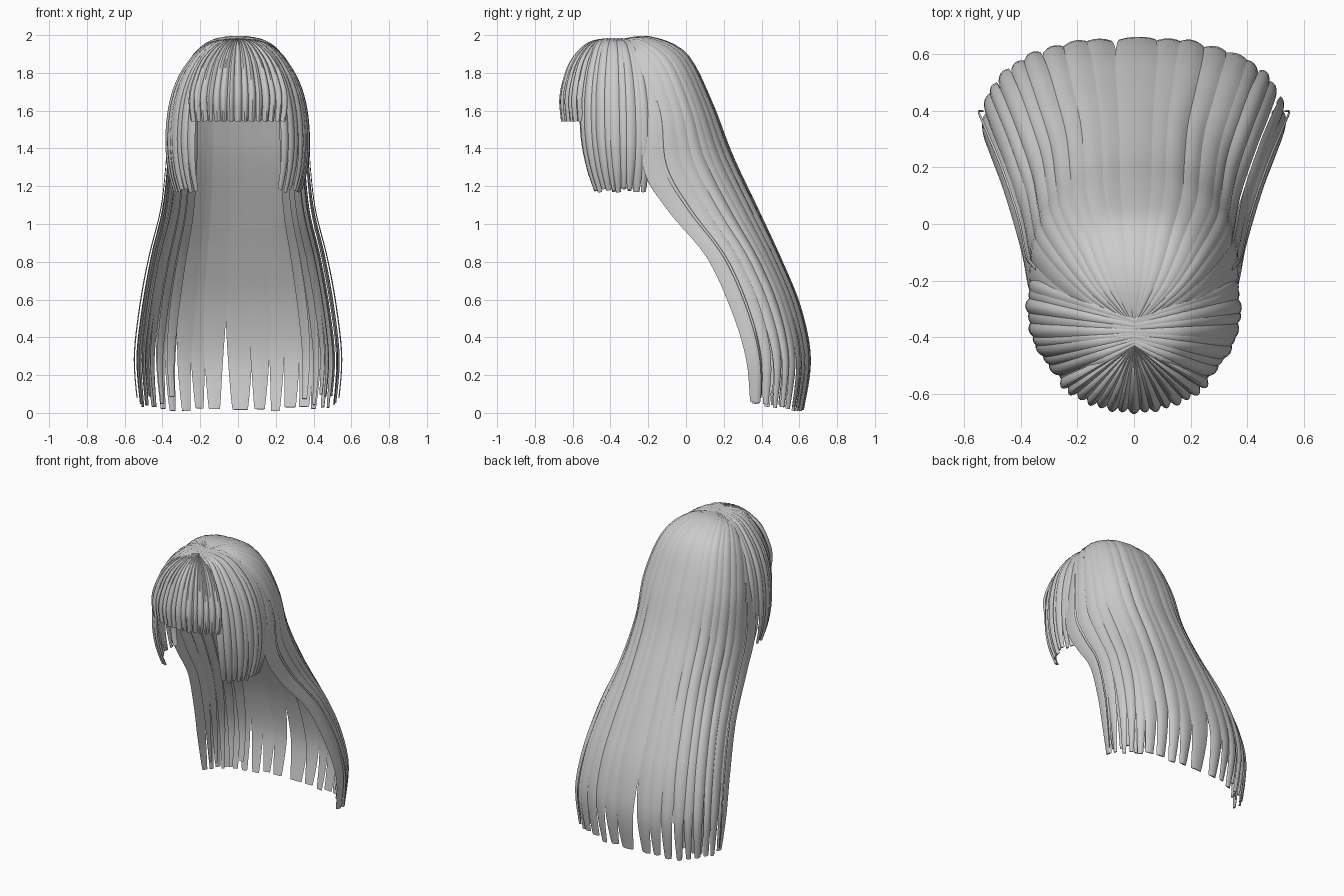
import bpy, bmesh, math, random
from mathutils import Vector

random.seed(4)
old = bpy.data.objects.get("Cube")
if old:
    bpy.data.objects.remove(old, do_unlink=True)

mat = bpy.data.materials.new("hair grey")
mat.use_nodes = True
GREY = (0.6, 0.6, 0.6, 1)
mat.diffuse_color = GREY
mat.node_tree.nodes["Principled BSDF"].inputs["Base Color"].default_value = GREY


def spline(rows, s):
    """Smooth interpolation through rows of values, s from 0 to 1."""
    f = min(max(s, 0), 1) * (len(rows) - 1)
    i = min(int(f), len(rows) - 2)
    t = f - i
    p0, p1, p2, p3 = (rows[min(max(i + k, 0), len(rows) - 1)] for k in (-1, 0, 1, 2))
    return [0.5 * (2 * b + (c - a) * t + (2 * a - 5 * b + 4 * c - d) * t * t
                   + (3 * b - a - 3 * c + d) * t ** 3)
            for a, b, c, d in zip(p0, p1, p2, p3)]


# Long hair: half width, side y, side z, back y, back z, from crown to tips
BACK = [(0.0, -0.37, 1.975, -0.36, 1.975),
        (0.17, -0.31, 1.93, -0.19, 1.99),
        (0.285, -0.26, 1.79, 0.0, 1.90),
        (0.355, -0.20, 1.55, 0.13, 1.65),
        (0.37, -0.19, 1.29, 0.24, 1.36),
        (0.395, -0.06, 1.07, 0.375, 1.07),
        (0.455, 0.14, 0.82, 0.50, 0.80),
        (0.505, 0.27, 0.53, 0.60, 0.55),
        (0.53, 0.335, 0.28, 0.65, 0.28),
        (0.51, 0.345, 0.04, 0.61, 0.005)]

# Radius, height and backward sweep of the front layers
LOCK = [(0, 1.982, 0), (0.43, 1.95, 0), (0.75, 1.82, 0), (0.93, 1.65, 0.005),
        (0.99, 1.46, 0.02), (0.96, 1.30, 0.05), (0.87, 1.17, 0.09)]
FRINGE = [(0, 1.98, 0), (0.4, 1.95, 0), (0.75, 1.86, 0), (0.95, 1.74, 0),
          (1.01, 1.65, 0), (0.97, 1.545, 0)]


def back_surface(t, s):
    w, ys, zs, yb, zb = spline(BACK, s)
    a = t * math.pi / 2
    side = math.copysign(abs(math.sin(a)) ** 0.82, a)
    c = math.cos(a)
    depth = math.copysign(abs(c) ** 0.82, c)
    return Vector((w * side, ys + (yb - ys) * depth, zs + (zb - zs) * depth))


def cap_surface(profile, parting):
    """Front layer by azimuth in degrees; roots spread along a parting line."""
    def surface(t, s):
        r, z, sweep = spline(profile, s)
        a = math.radians(t)
        root = -0.43 + parting * max(0, abs(t) - 40) / 65
        y = root + (-0.3 - root) * min(r, 1) - 0.345 * r * math.cos(a)
        # Only the locks nearest the face sweep backward
        return Vector((-0.37 * r * math.sin(a), y + sweep * max(0, math.cos(a)), z))
    return surface


def normal(surface, t, s, step):
    dt = surface(t + step, s) - surface(t - step, s)
    ds = surface(t, min(s + 0.01, 1)) - surface(t, s - 0.01)
    return dt.cross(ds).normalized()


def strand(bm, surface, t, half, start=0.01, end=1.0, bulge=0.015, lift=0.0, tilt=0.0,
           root=0.25, taper=0.55, taper_from=0.72, steps=26):
    """A lens-shaped lock of hair that follows a surface from root to tip."""
    across = [-1, -0.6, -0.2, 0.2, 0.6, 1]
    rings = []
    for k in range(steps + 1):
        s = start + (end - start) * k / steps
        tip = max(0, (s - taper_from) / (1 - taper_from))
        width = half * (1 - (1 - taper) * tip ** 1.5)
        n = normal(surface, t, s, half * 0.3)
        relief = min(1, 0.1 + s / root)
        ring = []
        for u in across:
            height = lift + bulge * (1 - u * u) + tilt * u
            ring.append(surface(t + u * width, s) + n * height * relief)
        for u in across[-2:0:-1]:
            height = lift - 0.25 * bulge * (1 - u * u) + tilt * u
            ring.append(surface(t + u * width, s) + n * height * relief)
        rings.append([bm.verts.new(p) for p in ring])
    for a, b in zip(rings, rings[1:]):
        for i in range(len(a)):
            j = (i + 1) % len(a)
            bm.faces.new((a[i], a[j], b[j], b[i]))
    bm.faces.new(rings[0])
    bm.faces.new(rings[-1])


def finish(bm, name):
    bmesh.ops.recalc_face_normals(bm, faces=bm.faces)
    mesh = bpy.data.meshes.new(name)
    bm.to_mesh(mesh)
    bm.free()
    mesh.materials.append(mat)
    obj = bpy.data.objects.new(name, mesh)
    bpy.context.collection.objects.link(obj)
    bpy.ops.object.select_all(action='DESELECT')
    obj.select_set(True)
    bpy.context.view_layer.objects.active = obj
    bpy.ops.object.shade_smooth_by_angle(angle=math.radians(40))


def spread(count, limit):
    return [limit * (2 * i / (count - 1) - 1) for i in range(count)]


# Long hair falling down the back
bm = bmesh.new()
for i, t in enumerate(spread(19, 0.96)):
    strand(bm, back_surface, t + random.uniform(-0.01, 0.01),
           random.uniform(0.064, 0.076), end=random.uniform(0.985, 1),
           bulge=random.uniform(0.007, 0.012), lift=0.004 * (i % 2), root=0.6,
           tilt=random.uniform(-0.005, 0.005), taper=random.uniform(0.35, 0.6), steps=40)
finish(bm, "long_back_hair")

# Inner strands at the sides
bm = bmesh.new()
for side in (-1, 1):
    for t in (0.45, 0.58, 0.7, 0.82, 0.93):
        strand(bm, back_surface, side * t, 0.05, start=0.3,
               end=random.uniform(0.96, 0.99), bulge=0.01,
               lift=random.uniform(-0.05, -0.02), taper=0.35, steps=32)
finish(bm, "inner_side_strands")

# Thin loose strand on each side
bm = bmesh.new()
for side in (-1, 1):
    strand(bm, back_surface, side * 0.92, 0.012, start=0.3, end=0.97,
           bulge=0.005, lift=0.021, root=0.8, taper=0.3, steps=32)
finish(bm, "loose_strands")

# Shorter locks framing the face, combed sideways from the parting
bm = bmesh.new()
lock_surface = cap_surface(LOCK, 0.09)
for side in (-1, 1):
    for i in range(10):
        strand(bm, lock_surface, side * (43 + 6.9 * i), random.uniform(4.6, 5.4),
               start=0, end=random.uniform(0.965, 1), bulge=random.uniform(0.009, 0.014),
               lift=0.005 * (i % 2), tilt=random.uniform(-0.006, 0.006), root=0.5,
               taper=random.uniform(0.35, 0.6), taper_from=0.6)
finish(bm, "side_locks")

# Straight-cut fringe
bm = bmesh.new()
fringe_surface = cap_surface(FRINGE, 0)
for i, t in enumerate(spread(15, 41)):
    strand(bm, fringe_surface, t, random.uniform(3.2, 3.7), bulge=0.02,
           lift=0.004 * (i % 2), tilt=random.uniform(-0.004, 0.004), root=0.5,
           taper=random.uniform(0.7, 0.85), taper_from=0.6, steps=20)
finish(bm, "fringe")
